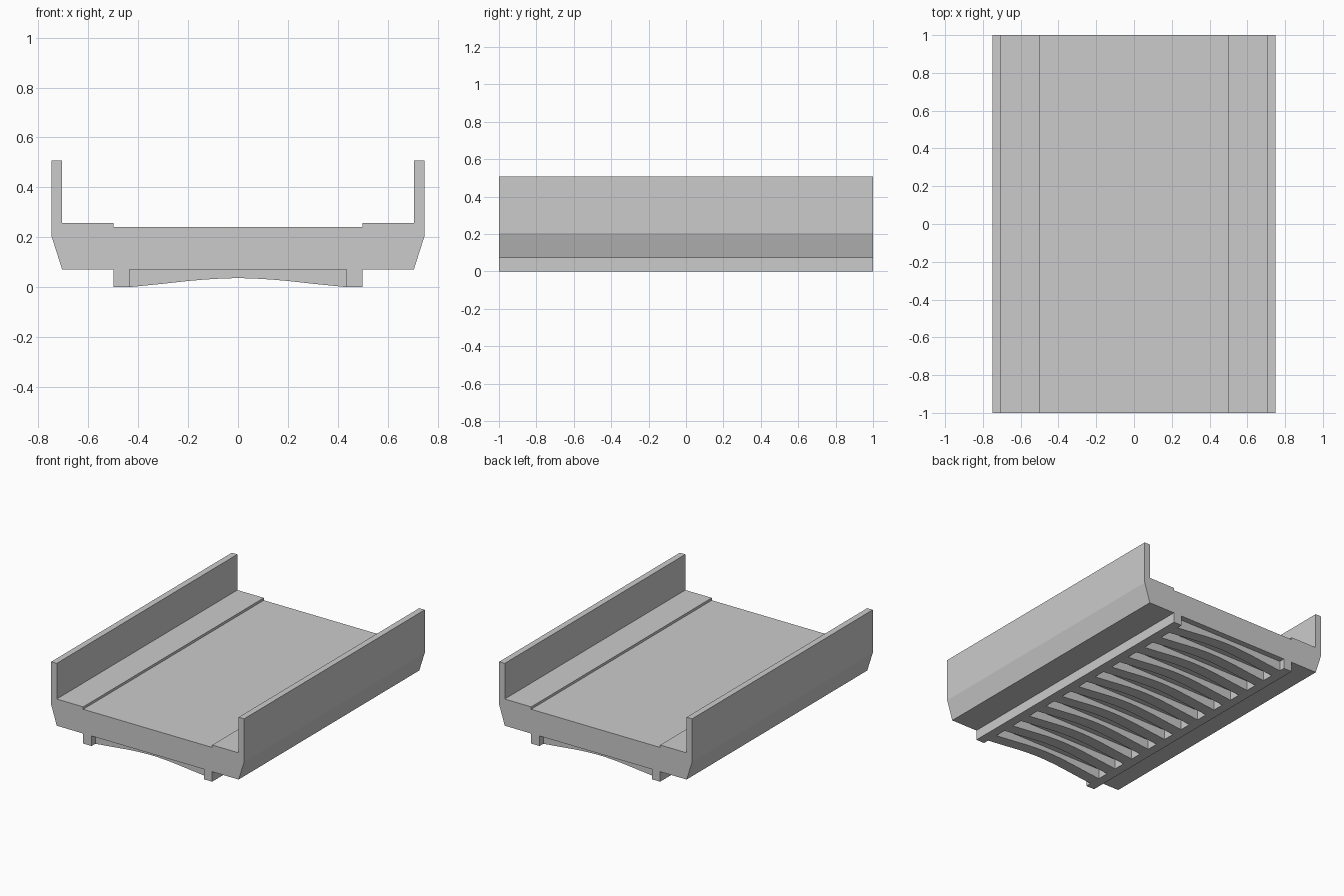
import bpy, bmesh

if "Cube" in bpy.data.objects:
    bpy.data.objects.remove(bpy.data.objects["Cube"])


def extrude_profile(name, pts, y0, y1):
    """Solid made by sweeping an x-z outline along y."""
    bm = bmesh.new()
    face = bm.faces.new([bm.verts.new((x, y0, z)) for x, z in pts])
    ext = bmesh.ops.extrude_face_region(bm, geom=[face])
    verts = [g for g in ext["geom"] if isinstance(g, bmesh.types.BMVert)]
    bmesh.ops.translate(bm, verts=verts, vec=(0, y1 - y0, 0))
    bmesh.ops.recalc_face_normals(bm, faces=bm.faces)
    mesh = bpy.data.meshes.new(name)
    bm.to_mesh(mesh)
    bm.free()
    obj = bpy.data.objects.new(name, mesh)
    bpy.context.collection.objects.link(obj)
    return obj


def mirrored(half):
    """Complete a right-half outline with its mirror image."""
    return half + [(-x, z) for x, z in reversed(half) if x > 0]


# Deck with raised walkways, parapets and the two girders below
deck_half = [(0.435, 0.07), (0.435, 0), (0.5, 0), (0.5, 0.07), (0.705, 0.07),
             (0.748, 0.205), (0.748, 0.507), (0.705, 0.507), (0.705, 0.257),
             (0.5, 0.257), (0.5, 0.24)]
extrude_profile("bridge_deck", mirrored(deck_half), -1, 1)

# Arched cross ribs between the girders, rib and gap of equal width
rib_half = [(0, 0.036), (0.05, 0.035), (0.1, 0.0325), (0.15, 0.029),
            (0.2, 0.0245), (0.3, 0.0135), (0.435, 0), (0.435, 0.07)]
count = 12
pitch = 2 / count
for i in range(count):
    yc = -1 + (i + 0.5) * pitch
    extrude_profile(f"cross_rib_{i + 1}", mirrored(rib_half),
                    yc - pitch / 4, yc + pitch / 4)
